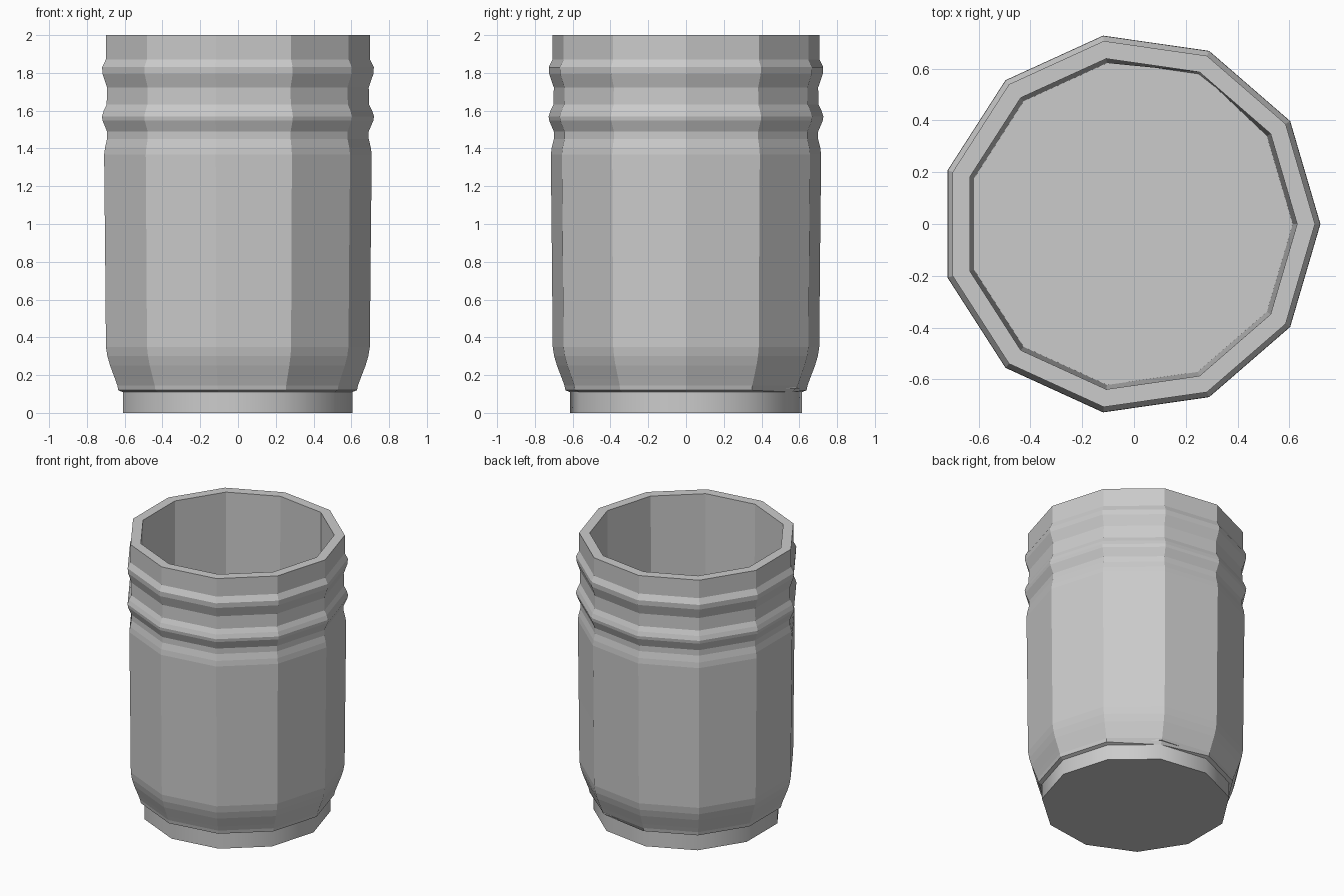
import bpy, bmesh
from math import cos, sin, tau

if "Cube" in bpy.data.objects:
    bpy.data.objects.remove(bpy.data.objects["Cube"])

SIDES = 11
CENTRE_X = -0.015   # an odd polygon is off-centre within its bounds


def ring(bm, radius, z):
    return [bm.verts.new((CENTRE_X + radius * cos(tau * i / SIDES),
                          radius * sin(tau * i / SIDES), z)) for i in range(SIDES)]


# (radius, height): foot, step, body, two grip ribs, rim, inner wall, floor
profile = [(0.62, 0), (0.62, 0.11),
           (0.645, 0.12), (0.65, 0.145), (0.663, 0.18), (0.69, 0.25),
           (0.705, 0.30), (0.713, 0.35), (0.717, 0.8), (0.723, 1.367),
           (0.718, 1.405), (0.707, 1.45), (0.707, 1.49),
           (0.732, 1.548), (0.735, 1.57), (0.725, 1.60), (0.709, 1.633),
           (0.707, 1.723), (0.732, 1.795), (0.734, 1.83), (0.714, 1.87),
           (0.714, 2.0),
           (0.645, 2.0), (0.628, 0.13)]

bm = bmesh.new()
rings = [ring(bm, r, z) for r, z in profile]

# Foot, body and lining as one closed skin
for k in range(len(rings) - 1):
    a, b = rings[k], rings[k + 1]
    for i in range(SIDES):
        j = (i + 1) % SIDES
        f = bm.faces.new((a[i], a[j], b[j], b[i]))
        f.smooth = k == 0
bm.faces.new(rings[0][::-1])
bm.faces.new(rings[-1])

# Small dent: one corner of the step is pulled in flush with the foot
dent = rings[2][2]
dent.co = rings[1][2].co
rings[-1][2].co.xy = rings[-2][2].co.xy
bmesh.ops.remove_doubles(bm, verts=[dent, rings[1][2]], dist=0.001)
bmesh.ops.recalc_face_normals(bm, faces=bm.faces[:])

# Foot sides are smooth, bounded by sharp edges
for e in bm.edges:
    if any(not f.smooth for f in e.link_faces):
        e.smooth = False

mesh = bpy.data.meshes.new("ribbed_cup")
bm.to_mesh(mesh)
bm.free()
cup = bpy.data.objects.new("ribbed_cup", mesh)
bpy.context.collection.objects.link(cup)
